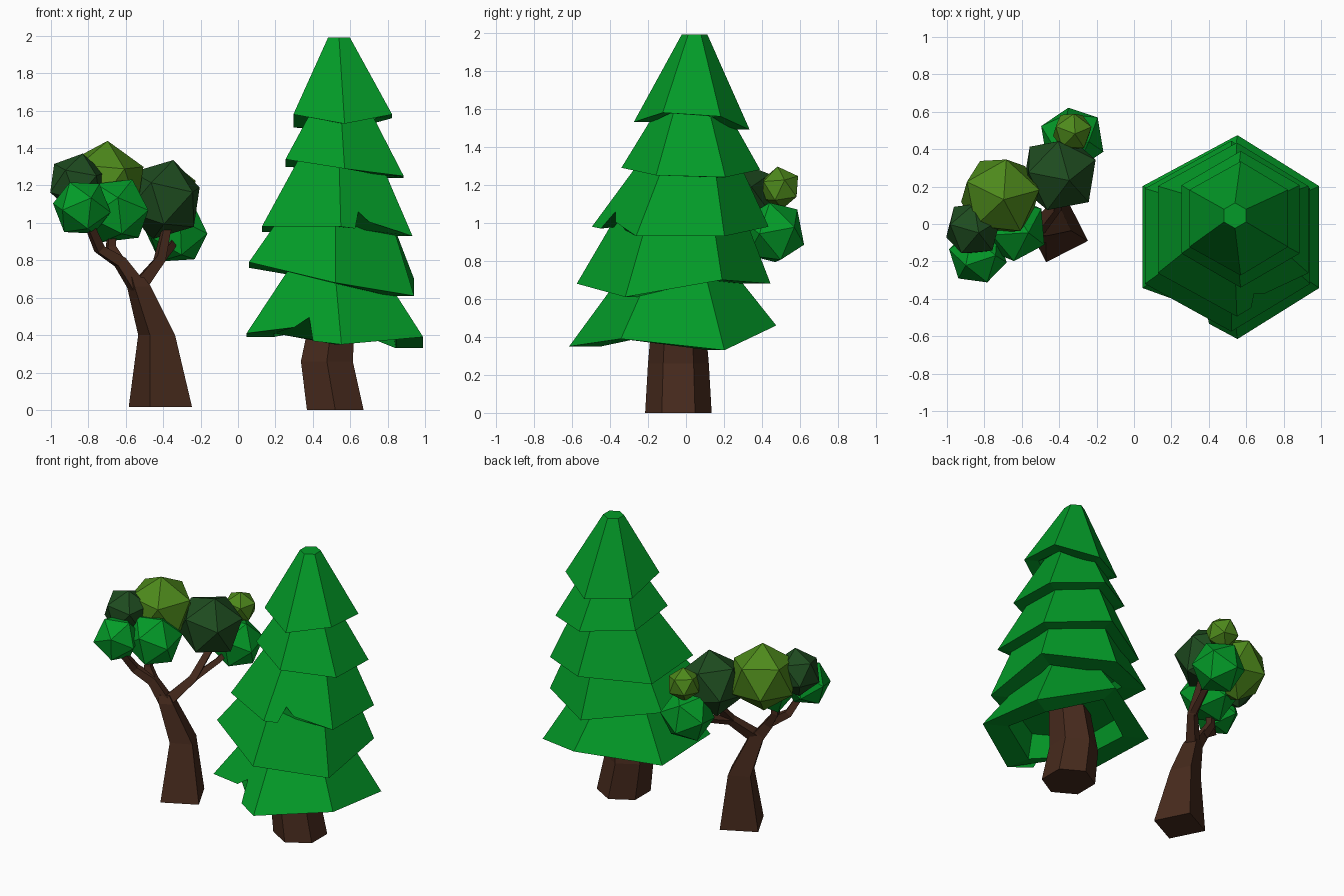
import bpy, bmesh
from math import sin, cos, radians
from mathutils import Vector

default = bpy.data.objects.get("Cube")
if default:
    bpy.data.objects.remove(default, do_unlink=True)


def material(name, rgb):
    mat = bpy.data.materials.new(name)
    mat.use_nodes = True
    mat.diffuse_color = (*rgb, 1)
    mat.node_tree.nodes["Principled BSDF"].inputs["Base Color"].default_value = (*rgb, 1)
    return mat


leaf_green = material("leaf green", (0.001, 0.33, 0.021))
dark_green = material("dark green", (0.013, 0.071, 0.014))
olive_green = material("olive green", (0.075, 0.25, 0.011))
bark_brown = material("bark brown", (0.062, 0.023, 0.012))


def finish(bm, name, mat):
    bmesh.ops.recalc_face_normals(bm, faces=bm.faces)
    mesh = bpy.data.meshes.new(name)
    bm.to_mesh(mesh)
    bm.free()
    mesh.materials.append(mat)
    obj = bpy.data.objects.new(name, mesh)
    bpy.context.collection.objects.link(obj)
    return obj


def ring(center, radius, sides, start, x_axis=Vector((1, 0, 0)), y_axis=Vector((0, 1, 0))):
    angles = [radians(start + 360 * i / sides) for i in range(sides)]
    return [Vector(center) + radius * (cos(a) * x_axis + sin(a) * y_axis) for a in angles]


def loft(name, rings, mat):
    """Closed solid through a stack of matching rings."""
    bm = bmesh.new()
    loops = [[bm.verts.new(p) for p in points] for points in rings]
    count = len(loops[0])
    for low, high in zip(loops, loops[1:]):
        for i in range(count):
            j = (i + 1) % count
            bm.faces.new((low[i], low[j], high[j], high[i]))
    bm.faces.new(loops[0])
    bm.faces.new(loops[-1])
    return finish(bm, name, mat)


def branch(name, path, radii):
    """Square limb whose rings follow the path direction."""
    points = [Vector(p) for p in path]
    rings = []
    for i, p in enumerate(points):
        along = points[min(i + 1, len(points) - 1)] - points[max(i - 1, 0)]
        side = along.cross(Vector((0.3, -1, 0.1))).normalized()
        other = along.cross(side).normalized()
        rings.append(ring(p, radii[i], 4, 45, side, other))
    return loft(name, rings, bark_brown)


def tier(name, center, radius, skew, rim_z, top, recess=0.02, torn_edge=None, tear=()):
    """Six-sided skirt with an uneven rim, a level lip, a recess below and an optional tear."""
    cx, cy = center
    tx, ty, tz, top_radius = top
    rim = ring((cx, cy, 0), radius, 6, -90)
    lip = ring((cx, cy, 0), radius * 0.69, 6, -90)
    ceiling = ring((cx, cy, max(rim_z) + recess), radius * 0.62, 6, -90)
    for p, q, z in zip(rim, lip, rim_z):
        p.z = q.z = z
    for i in (0, 3):
        rim[i].x += skew
    crown = ring((tx, ty, tz), top_radius, 6, -90)
    bm = bmesh.new()
    r, n, h, c = [[bm.verts.new(p) for p in pts] for pts in (rim, lip, ceiling, crown)]
    for i in range(6):
        j = (i + 1) % 6
        cut = []
        if i == torn_edge:
            for t, up in tear:
                foot = rim[i].lerp(rim[j], t)
                cut.append(bm.verts.new(foot.lerp(crown[i].lerp(crown[j], t), up)))
        bm.faces.new([r[i], *cut, r[j], c[j], c[i]])
        bm.faces.new([r[i], *cut, r[j], n[j], n[i]])
        bm.faces.new([n[i], n[j], h[j], h[i]])
    bm.faces.new(c)
    bm.faces.new(h)
    return finish(bm, name, leaf_green)


def leaf_ball(name, center, radius, mat, turn):
    bm = bmesh.new()
    bmesh.ops.create_icosphere(bm, subdivisions=1, radius=radius)
    obj = finish(bm, name, mat)
    obj.location = center
    obj.rotation_euler = (turn * 0.5, turn * 0.3, turn)
    return obj


# Conifer: trunk and five stacked skirts
loft("conifer_trunk", [
    ring((0.52, -0.04, 0), 0.175, 6, -90),
    ring((0.475, -0.04, 0.26), 0.16, 6, -90),
    ring((0.52, -0.04, 0.6), 0.13, 6, -90)], bark_brown)

tier("skirt_bottom", (0.518, -0.07), 0.545, 0.035, (0.35, 0.39, 0.33, 0.46, 0.39, 0.41),
     (0.515, -0.04, 0.78, 0.26), 0.06, 5, ((0.47, 0.15), (0.62, 0.3), (0.7, 0)))
tier("skirt_low", (0.5, -0.065), 0.51, 0.02, (0.68, 0.61, 0.7, 0.68, 0.76, 0.79),
     (0.52, -0.03, 1.03, 0.34))
tier("skirt_middle", (0.53, -0.03), 0.465, 0.02, (0.98, 0.93, 0.93, 0.98, 0.95, 0.98),
     (0.54, 0.02, 1.34, 0.25), torn_edge=0, tear=((0.2, 0), (0.28, 0.25), (0.42, 0.12)))
tier("skirt_high", (0.57, 0.025), 0.365, 0, (1.29, 1.25, 1.24, 1.28, 1.3, 1.34),
     (0.55, 0.03, 1.6, 0.18))
tier("skirt_top", (0.56, 0.03), 0.305, 0.01, (1.53, 1.58, 1.56, 1.49, 1.51, 1.58),
     (0.54, 0.045, 1.99, 0.068))

# Broadleaf tree: bent square trunk and forked branches
loft("leafy_trunk", [
    ring((-0.415, -0.035, 0.015), 0.178, 4, -18),
    ring((-0.435, 0, 0.4), 0.105, 4, -20),
    ring((-0.53, -0.04, 0.66), 0.068, 4, -20),
    ring((-0.55, -0.04, 0.71), 0.05, 4, -20)], bark_brown)

branch("right_branch", [(-0.53, -0.04, 0.66), (-0.42, 0.09, 0.8), (-0.38, 0.24, 0.98)],
       (0.05, 0.036, 0.028))
branch("right_twig", [(-0.42, 0.1, 0.8), (-0.36, 0.29, 0.87), (-0.34, 0.42, 0.92)],
       (0.03, 0.026, 0.022))
branch("left_branch", [(-0.54, -0.04, 0.66), (-0.63, -0.06, 0.79), (-0.74, -0.1, 0.86),
                       (-0.8, -0.18, 1)], (0.055, 0.042, 0.034, 0.028))
branch("left_twig", [(-0.62, -0.05, 0.77), (-0.68, -0.04, 0.87), (-0.67, -0.03, 1)],
       (0.036, 0.032, 0.026))

# Faceted leaf clusters
leaf_ball("leaves_far_left", (-0.86, -0.025, 1.215), 0.16, dark_green, 0.4)
leaf_ball("leaves_front_left", (-0.835, -0.17, 1.08), 0.16, leaf_green, 1.1)
leaf_ball("leaves_crown", (-0.715, 0.15, 1.21), 0.23, olive_green, 0.2)
leaf_ball("leaves_centre", (-0.645, -0.025, 1.065), 0.187, leaf_green, 0.8)
leaf_ball("leaves_right", (-0.4, 0.265, 1.125), 0.22, dark_green, 0.5)
leaf_ball("leaves_back_low", (-0.33, 0.455, 0.95), 0.18, leaf_green, 0.9)
leaf_ball("leaves_back_top", (-0.33, 0.495, 1.185), 0.113, olive_green, 0.3)
